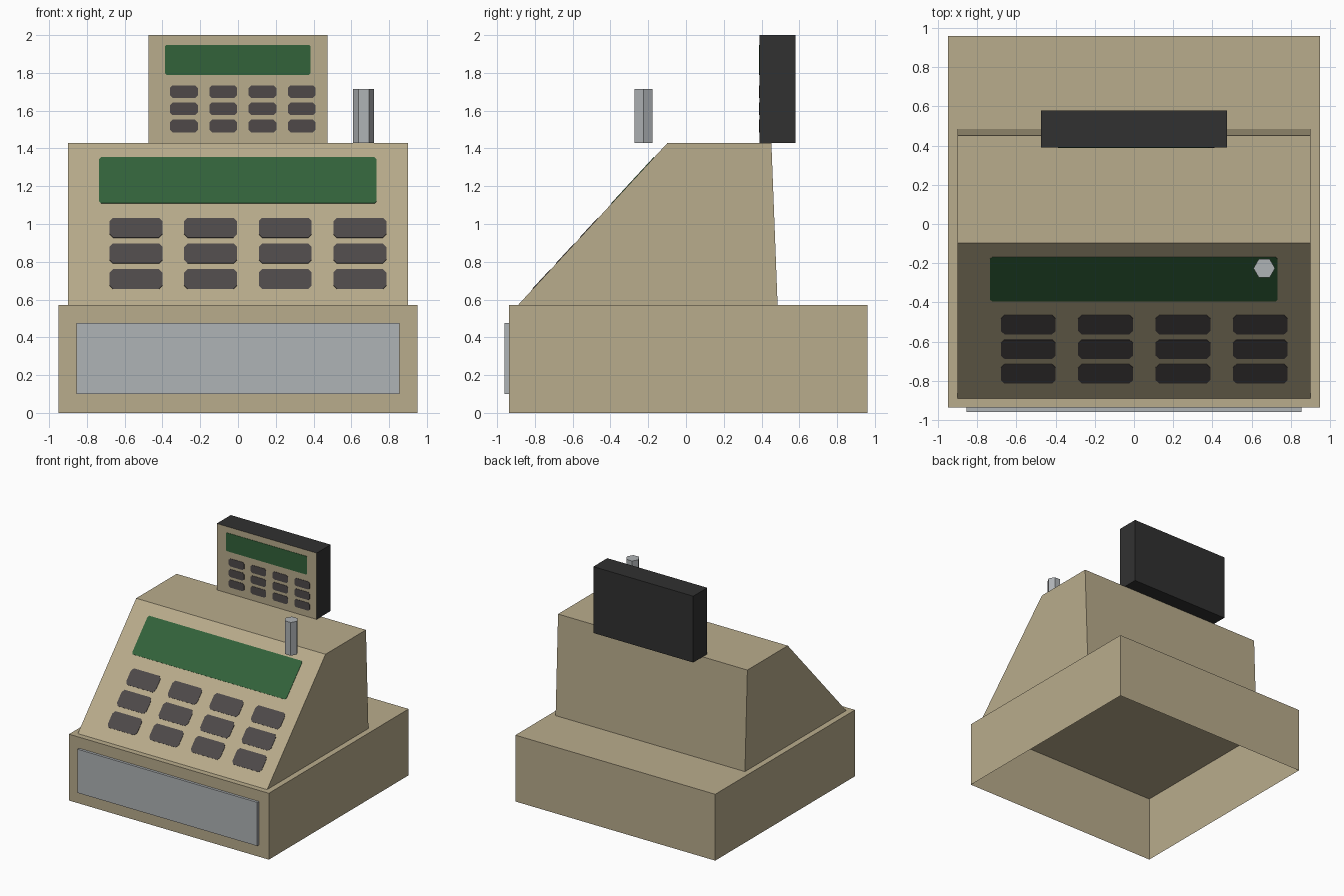
import bpy
import bmesh
import math
from mathutils import Vector, Matrix

cube = bpy.data.objects.get("Cube")
if cube:
    bpy.data.objects.remove(cube, do_unlink=True)


def material(name, rgb):
    lin = [((c / 255 + 0.055) / 1.055) ** 2.4 for c in rgb] + [1]
    mat = bpy.data.materials.new(name)
    mat.use_nodes = True
    mat.diffuse_color = lin
    mat.node_tree.nodes["Principled BSDF"].inputs["Base Color"].default_value = lin
    return mat


BEIGE = material("beige casing", (185, 172, 140))
GREY = material("metal grey", (175, 179, 182))
GREEN = material("screen green", (50, 98, 58))
KEY = material("dark key", (78, 73, 73))
BLACK = material("black casing", (49, 49, 49))


def finish(name, bm, *mats):
    mesh = bpy.data.meshes.new(name)
    bm.normal_update()
    bm.to_mesh(mesh)
    bm.free()
    for m in mats:
        mesh.materials.append(m)
    obj = bpy.data.objects.new(name, mesh)
    bpy.context.collection.objects.link(obj)
    return obj


def drop_faces(bm, direction):
    """Remove the faces that point in the given direction."""
    bm.normal_update()
    doomed = [f for f in bm.faces if f.normal.dot(Vector(direction)) > 0.99]
    bmesh.ops.delete(bm, geom=doomed, context='FACES')


def box(lo, hi):
    bm = bmesh.new()
    lo, hi = Vector(lo), Vector(hi)
    bmesh.ops.create_cube(bm, size=1, matrix=Matrix.Translation((lo + hi) / 2)
                          @ Matrix.Diagonal((*(hi - lo), 1)))
    bm.normal_update()
    return bm


# Drawer housing, a shell open underneath
BASE_TOP = 0.57
bm = box((-0.95, -0.938, 0), (0.95, 0.96, BASE_TOP))
drop_faces(bm, (0, 0, -1))
finish("drawer_housing", bm, BEIGE)

# Drawer front
bm = box((-0.855, -0.96, 0.1), (0.855, -0.938, 0.475))
drop_faces(bm, (0, 1, 0))
finish("drawer_front", bm, GREY)

# Sloped body: side profile extruded across x
BODY_TOP = 1.43
FRONT_LOW, FRONT_HIGH = -0.89, -0.097
profile = [(FRONT_LOW, BASE_TOP), (0.485, BASE_TOP), (0.452, BODY_TOP), (FRONT_HIGH, BODY_TOP)]
bm = bmesh.new()
side = bm.faces.new([bm.verts.new((-0.9, y, z)) for y, z in profile])
ext = bmesh.ops.extrude_face_region(bm, geom=[side], use_keep_orig=True)
bmesh.ops.translate(bm, vec=(1.8, 0, 0),
                    verts=[v for v in ext["geom"] if isinstance(v, bmesh.types.BMVert)])
bmesh.ops.recalc_face_normals(bm, faces=bm.faces)
drop_faces(bm, (0, 0, -1))
finish("sloped_body", bm, BEIGE)

# Customer display on top, beige on its front only
POLE_FRONT = 0.39
bm = box((-0.475, POLE_FRONT, BODY_TOP), (0.475, 0.58, 2))
for f in bm.faces:
    f.material_index = 1 if f.normal.y < -0.9 else 0
finish("customer_display", bm, BLACK, BEIGE)

# Hexagonal lever
bm = bmesh.new()
bmesh.ops.create_cone(bm, cap_ends=True, segments=6, radius1=0.055, radius2=0.055, depth=0.285,
                      matrix=Matrix.Translation((0.665, -0.226, BODY_TOP + 0.1425))
                      @ Matrix.Rotation(math.radians(30), 4, 'Z'))
# Turn so that two corners lie on the x axis
corner = max(bm.verts, key=lambda v: v.co.x).co
if abs(corner.y + 0.226) > 0.01:
    bmesh.ops.rotate(bm, verts=bm.verts, cent=(0.665, -0.226, 0),
                     matrix=Matrix.Rotation(math.radians(30), 3, 'Z'))
finish("lever", bm, GREY)


# Screens and keys: thin plates with clipped corners on a front surface
def slope_y(z):
    return FRONT_LOW + (z - BASE_TOP) * (FRONT_HIGH - FRONT_LOW) / (BODY_TOP - BASE_TOP)


def upright_y(z):
    return POLE_FRONT


def add_plate(bm, x0, x1, z0, z1, clip, surface):
    rise = Vector((0, surface(1) - surface(0), 1)).normalized()
    out = Vector((1, 0, 0)).cross(rise) * 0.003
    outline = [(x0 + clip, z0), (x1 - clip, z0), (x1, z0 + clip), (x1, z1 - clip),
               (x1 - clip, z1), (x0 + clip, z1), (x0, z1 - clip), (x0, z0 + clip)]
    low = [Vector((x, surface(z), z)) for x, z in outline]
    a = [bm.verts.new(p) for p in low]
    b = [bm.verts.new(p + out) for p in low]
    bm.faces.new(b)
    for i in range(len(a)):
        j = (i + 1) % len(a)
        bm.faces.new((a[i], a[j], b[j], b[i]))


def add_panel(prefix, surface, screen, columns, key_w, rows, key_h, clip):
    bm = bmesh.new()
    add_plate(bm, *screen, clip * 0.6, surface)
    finish(prefix + "_screen", bm, GREEN)
    bm = bmesh.new()
    for x in columns:
        for z in rows:
            add_plate(bm, x, x + key_w, z, z + key_h, clip, surface)
    finish(prefix + "_keys", bm, KEY)


add_panel("main", slope_y, (-0.735, 0.733, 1.108, 1.353),
          [-0.68 + 0.395 * i for i in range(4)], 0.28,
          [0.655 + 0.136 * i for i in range(3)], 0.104, 0.018)
add_panel("customer", upright_y, (-0.387, 0.385, 1.79, 1.948),
          [-0.36 + 0.208 * i for i in range(4)], 0.147,
          [1.485 + 0.091 * i for i in range(3)], 0.067, 0.014)
